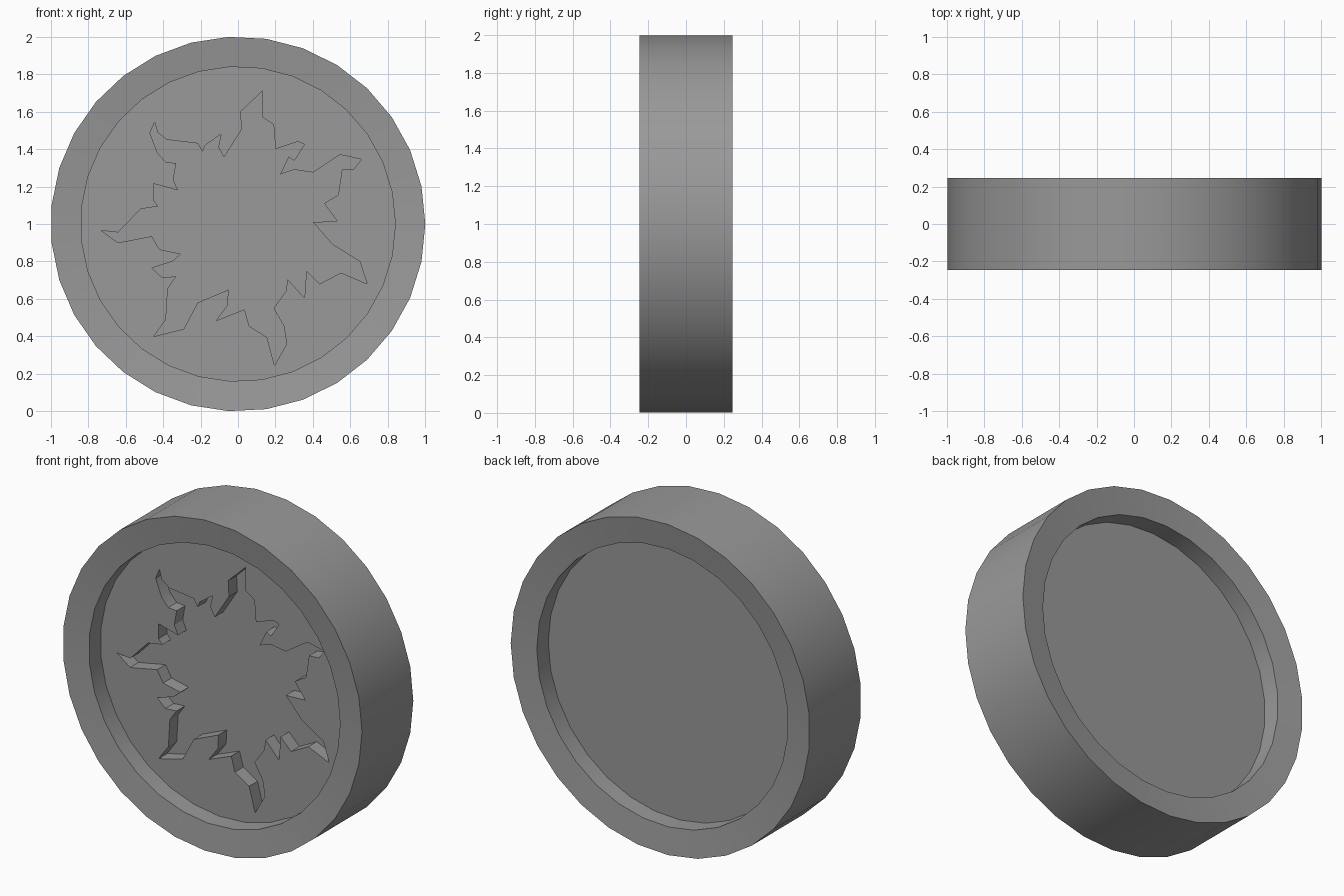
import bpy, bmesh, math

if "Cube" in bpy.data.objects:
    bpy.data.objects.remove(bpy.data.objects["Cube"])

SIDES = 31
HALF = 0.245      # half thickness at the outer edge
LIP = 0.225       # half thickness at the inner edge of the sloping rim
PANEL = 0.115     # half thickness of the sunken panel
FLOOR = -0.035    # y of the floor of the jagged recess


def finish(name, bm):
    bmesh.ops.recalc_face_normals(bm, faces=bm.faces)
    mesh = bpy.data.meshes.new(name)
    bm.to_mesh(mesh)
    bm.free()
    obj = bpy.data.objects.new(name, mesh)
    bpy.context.collection.objects.link(obj)
    return obj


def lathe(name, profile):
    """Turn an (r, y) profile around the y axis, capping both ends."""
    bm = bmesh.new()
    rings = []
    for r, y in profile:
        angles = [2 * math.pi * i / SIDES for i in range(SIDES)]
        rings.append([bm.verts.new((r * math.cos(a), y, 1 + r * math.sin(a)))
                      for a in angles])
    for a, b in zip(rings, rings[1:]):
        for i in range(SIDES):
            j = (i + 1) % SIDES
            bm.faces.new((a[i], a[j], b[j], b[i]))
    bm.faces.new(rings[0])
    bm.faces.new(rings[-1])
    return finish(name, bm)


def prism(name, outline, y0, y1):
    """Extrude an (x, z) outline from y0 to y1."""
    bm = bmesh.new()
    face = bm.faces.new([bm.verts.new((x, y0, z)) for x, z in outline])
    ext = bmesh.ops.extrude_face_region(bm, geom=[face], use_keep_orig=True)
    moved = [g for g in ext["geom"] if isinstance(g, bmesh.types.BMVert)]
    bmesh.ops.translate(bm, verts=moved, vec=(0, y1 - y0, 0))
    return finish(name, bm)


def cut(target, cutter):
    cutter.hide_render = True
    mod = target.modifiers.new("cut", "BOOLEAN")
    mod.operation, mod.solver, mod.object = "DIFFERENCE", "EXACT", cutter
    bpy.context.view_layer.objects.active = target
    bpy.ops.object.modifier_apply(modifier=mod.name)
    bpy.data.objects.remove(cutter)


# Jagged burst outline, clockwise from the top point
burst = [
    (.13, 1.71), (.13, 1.57), (.19, 1.53), (.20, 1.40), (.32, 1.44), (.355, 1.425),
    (.30, 1.34), (.27, 1.36), (.225, 1.265), (.30, 1.29), (.40, 1.275),
    (.545, 1.37), (.66, 1.345), (.62, 1.295), (.555, 1.29), (.535, 1.155), (.46, 1.11),
    (.53, 1.015), (.40, 1.01), (.505, .89), (.65, .80), (.69, .68), (.55, .74),
    (.435, .68), (.365, .75), (.355, .605), (.265, .705), (.255, .64), (.19, .55),
    (.245, .455), (.26, .36), (.195, .245), (.155, .395), (.06, .455), (.035, .545),
    (-.115, .485), (-.055, .565), (-.05, .65), (-.215, .58), (-.29, .44), (-.45, .40),
    (-.385, .49), (-.375, .655), (-.33, .72), (-.405, .715), (-.46, .765), (-.35, .80),
    (-.305, .84), (-.42, .865), (-.46, .935), (-.64, .90), (-.73, .965), (-.64, .955),
    (-.52, 1.08), (-.425, 1.095), (-.45, 1.125), (-.45, 1.215), (-.32, 1.18),
    (-.345, 1.235), (-.33, 1.325), (-.385, 1.33), (-.43, 1.38), (-.47, 1.485),
    (-.445, 1.545), (-.43, 1.49), (-.38, 1.45), (-.215, 1.43), (-.19, 1.385),
    (-.175, 1.42), (-.09, 1.48), (-.105, 1.41), (-.075, 1.355), (.02, 1.505), (.015, 1.60),
]

# Round plaque: sunken panels front and back inside a sloping rim
front = [(0.84, -PANEL), (0.84, -LIP), (1.0, -HALF)]
disc = lathe("round_plaque", front + [(r, -y) for r, y in reversed(front)])

# Burst recess in the front panel
cut(disc, prism("burst_recess", burst, -0.3, FLOOR))

# Dark grey finish
grey = bpy.data.materials.new("dark_grey")
grey.diffuse_color = (0.32, 0.32, 0.32, 1)
grey.use_nodes = True
grey.node_tree.nodes["Principled BSDF"].inputs["Base Color"].default_value = grey.diffuse_color
disc.data.materials.clear()
disc.data.materials.append(grey)

# Smooth rim with crisp edges
bpy.ops.object.select_all(action="DESELECT")
disc.select_set(True)
bpy.context.view_layer.objects.active = disc
bpy.ops.object.shade_smooth_by_angle(angle=math.radians(25))
